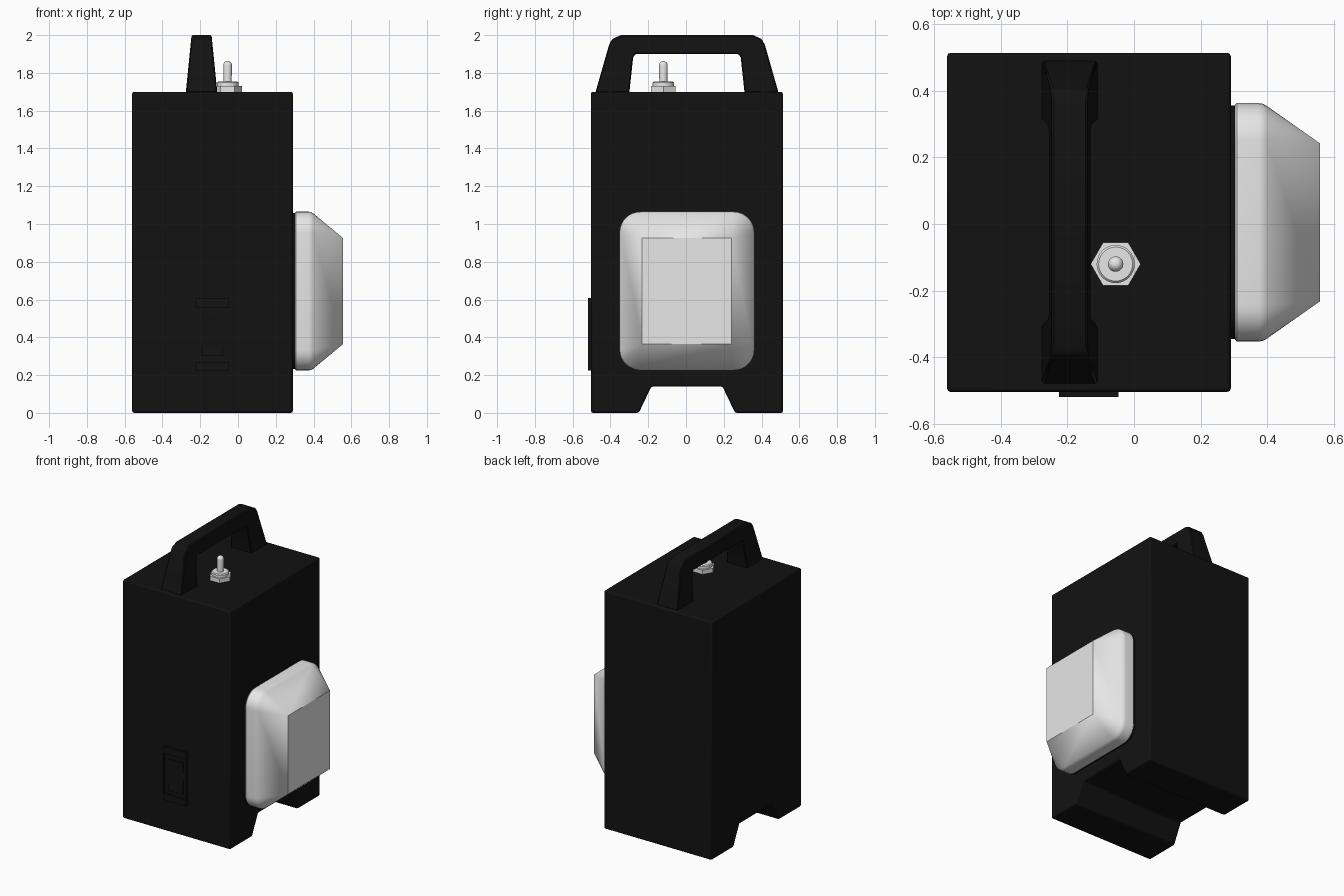
import bpy, bmesh, math
from mathutils import Matrix

cube = bpy.data.objects.get("Cube")
if cube:
    bpy.data.objects.remove(cube, do_unlink=True)


def material(name, rgb, rough=0.5):
    m = bpy.data.materials.new(name)
    m.use_nodes = True
    m.diffuse_color = (*rgb, 1)
    bsdf = next(n for n in m.node_tree.nodes if n.type == "BSDF_PRINCIPLED")
    bsdf.inputs["Base Color"].default_value = (*rgb, 1)
    bsdf.inputs["Roughness"].default_value = rough
    return m


BLACK = material("black_plastic", (0.006, 0.006, 0.006))
PALE = material("pale_grey", (0.8, 0.8, 0.8))


def make(name, bm, mat, bevel=0, segments=2, smooth=30):
    bmesh.ops.recalc_face_normals(bm, faces=bm.faces)
    mesh = bpy.data.meshes.new(name)
    bm.to_mesh(mesh)
    bm.free()
    mesh.materials.append(mat)
    ob = bpy.data.objects.new(name, mesh)
    bpy.context.collection.objects.link(ob)
    if bevel:
        mod = ob.modifiers.new("Bevel", "BEVEL")
        mod.width, mod.segments, mod.limit_method = bevel, segments, "ANGLE"
    bpy.ops.object.select_all(action="DESELECT")
    bpy.context.view_layer.objects.active = ob
    ob.select_set(True)
    bpy.ops.object.shade_smooth_by_angle(angle=math.radians(smooth))
    return ob


def extrude_profile(profile, x0, x1):
    """Solid from a (y, z) outline, swept along x."""
    bm = bmesh.new()
    a = [bm.verts.new((x0, y, z)) for y, z in profile]
    b = [bm.verts.new((x1, y, z)) for y, z in profile]
    bm.faces.new(a)
    bm.faces.new(b)
    for i in range(len(a)):
        j = (i + 1) % len(a)
        bm.faces.new((a[i], a[j], b[j], b[i]))
    return bm


def box(lo, hi):
    return extrude_profile([(lo[1], lo[2]), (hi[1], lo[2]), (hi[1], hi[2]), (lo[1], hi[2])],
                           lo[0], hi[0])


def mirrored(half, cy):
    """Complete a half outline across the line y = cy."""
    return [(cy + y, z) for y, z in half] + [(cy - y, z) for y, z in reversed(half)]


CY = 0.005

# Case with a channel cut through the underside
half_case = [(0.188, 0.14), (0.255, 0), (0.508, 0), (0.508, 1.7)]
case = make("case", extrude_profile(mirrored(half_case, CY), -0.56, 0.29), BLACK, 0.01)

# Carrying handle, narrowing towards the top
half_handle = [(0.273, 1.9), (0.285, 1.88), (0.305, 1.695), (0.485, 1.695),
               (0.412, 1.95), (0.395, 1.98), (0.35, 2.0)]
bm = extrude_profile(mirrored(half_handle, CY), -1, 1)
for v in bm.verts:
    v.co.x = -0.193 + v.co.x * (0.083 - 0.1 * (v.co.z - 1.7))
make("handle", bm, BLACK, 0.006, 1)


def rounded_ring(bm, x, hy, hz, r, cy, cz, n=8):
    """Loop of a rounded rectangle facing x; zero radius keeps coincident corners."""
    ring = []
    for k, (sy, sz) in enumerate(((1, 1), (-1, 1), (-1, -1), (1, -1))):
        for i in range(n + 1):
            a = math.pi / 2 * (k + i / n)
            ring.append(bm.verts.new((x, cy + sy * (hy - r) + r * math.cos(a),
                                      cz + sz * (hz - r) + r * math.sin(a))))
    return ring


def loft(sections, cy, cz):
    bm = bmesh.new()
    rings = [rounded_ring(bm, *s, cy, cz) for s in sections]
    bm.faces.new(rings[0])
    bm.faces.new(rings[-1])
    for a, b in zip(rings, rings[1:]):
        for i in range(len(a)):
            j = (i + 1) % len(a)
            bm.faces.new((a[i], a[j], b[j], b[i]))
    bmesh.ops.remove_doubles(bm, verts=bm.verts, dist=0.0002)
    return bm


# Lamp seal and tapered lens
LZ = 0.645
make("lamp_seal", loft([(0.28, 0.35, 0.412, 0.1), (0.305, 0.35, 0.412, 0.1)], CY, LZ), BLACK)
lens = [(0.302, 0.352, 0.415, 0.105), (0.308, 0.357, 0.42, 0.11), (0.375, 0.357, 0.42, 0.11),
        (0.387, 0.355, 0.418, 0.108), (0.399, 0.348, 0.411, 0.101), (0.557, 0.237, 0.28, 0)]
make("lamp_lens", loft(lens, CY, LZ), PALE, smooth=33)


def lathe(name, profile, sides, x, y, mat):
    """Stack of (radius, z) rings around a vertical axis."""
    bm = bmesh.new()
    rings = [[bm.verts.new((x + r * math.cos(math.tau * i / sides),
                            y + r * math.sin(math.tau * i / sides), z))
              for i in range(sides)] for r, z in profile]
    bm.faces.new(rings[0])
    bm.faces.new(rings[-1])
    for a, b in zip(rings, rings[1:]):
        for i in range(sides):
            j = (i + 1) % sides
            bm.faces.new((a[i], a[j], b[j], b[i]))
    return make(name, bm, mat)


# Toggle switch on the top
TX, TY = -0.055, -0.12
lathe("toggle_nut", [(0.075, 1.695), (0.075, 1.73)], 6, TX, TY, PALE)
lathe("toggle_collar", [(0.057, 1.725), (0.057, 1.748), (0.051, 1.754)], 32, TX, TY, PALE)
tip = [(0.023 * math.cos(a), 1.84 + 0.023 * math.sin(a))
       for a in (math.radians(d) for d in range(0, 90, 15))]
lathe("toggle_lever", [(0.021, 1.74)] + tip, 24, TX, TY, PALE)

# Rocker switch on the front: frame with an open middle, and a tilted rocker
frame = box((-0.225, -0.518, 0.225), (-0.047, -0.49, 0.608))
face = min(frame.faces, key=lambda f: f.calc_center_median().y)
bmesh.ops.inset_region(frame, faces=[face], thickness=0.026)
for v in face.verts:
    v.co.z += 0.045 if v.co.z < 0.4 else -0.05
pocket = bmesh.ops.extrude_discrete_faces(frame, faces=[face])["faces"][0]
bmesh.ops.translate(frame, verts=pocket.verts, vec=(0, 0.02, 0))
make("switch_frame", frame, BLACK)
rocker = [(-0.495, 0.302), (-0.516, 0.302), (-0.503, 0.415), (-0.508, 0.522), (-0.495, 0.522)]
make("switch_rocker", extrude_profile(rocker, -0.193, -0.079), BLACK)
